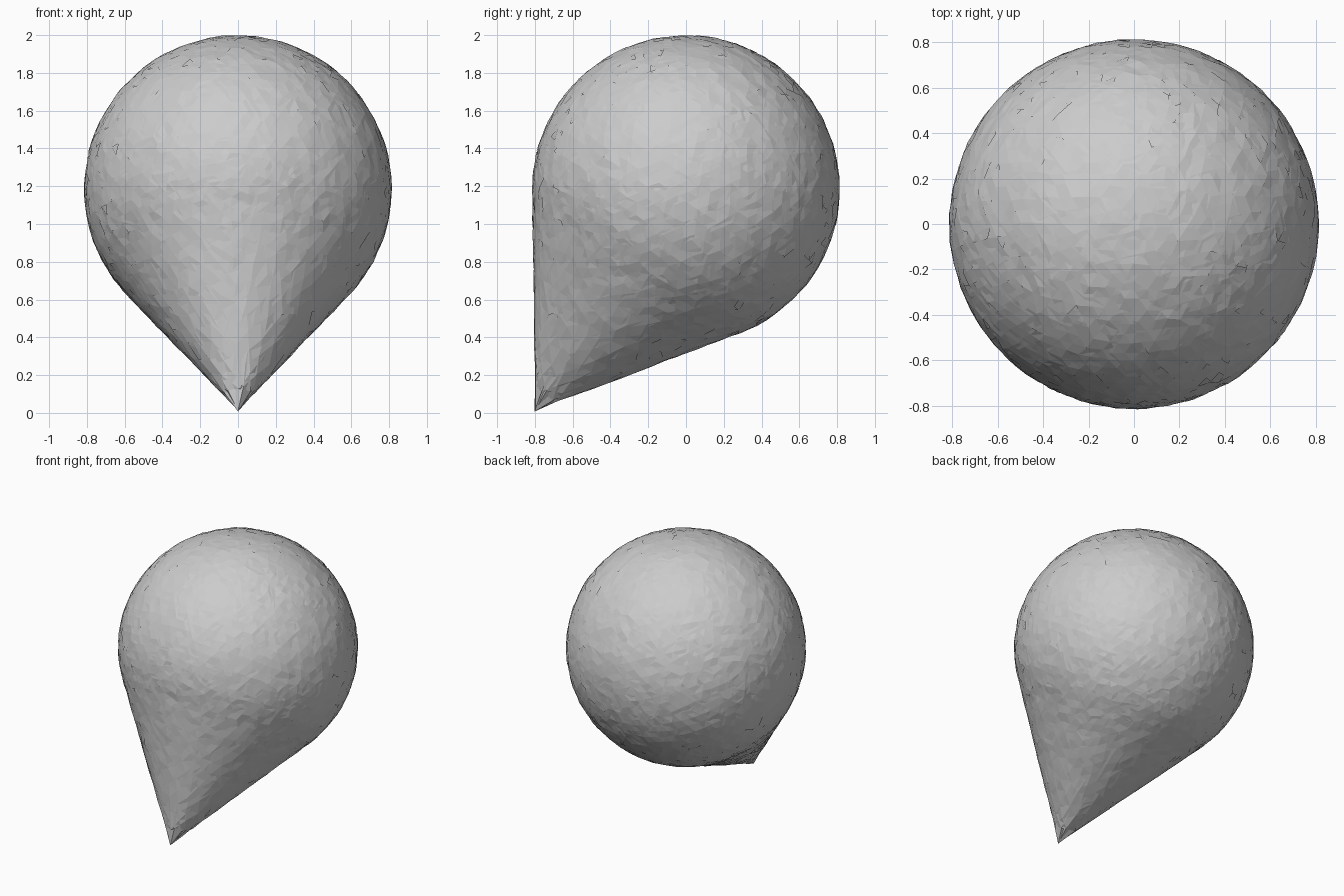
import bpy, bmesh, math, random
from mathutils import Vector, Matrix

if "Cube" in bpy.data.objects:
    bpy.data.objects.remove(bpy.data.objects["Cube"])

random.seed(4)
CENTER = Vector((0, 0, 1.185))
TIP = Vector((0, -0.80, 0.01))
R = 0.813
AXIS = (TIP - CENTER).normalized()
TANGENT = math.acos(R / (TIP - CENTER).length)   # angle where the cone leaves the ball


def drop_point(d, noise):
    """Point on the ball, or on the cone running out to the tip."""
    a = d.angle(AXIS)
    r = R / math.cos(max(0.0, TANGENT - a))
    return CENTER + d * (r + noise)


def drop_layer(name, spin, low, high, gaps):
    bm = bmesh.new()
    bmesh.ops.create_icosphere(bm, subdivisions=5, radius=1)
    turn = Vector((0, 0, 1)).rotation_difference(AXIS).to_matrix() @ Matrix.Rotation(spin, 3, 'Z')
    for v in bm.verts:
        d = (turn @ v.co).normalized()
        side = Vector([random.uniform(-.008, .008) for _ in range(3)])
        if d.angle(AXIS) > 0.03:
            d = (d + side).normalized()
        v.co = drop_point(d, random.uniform(low, high))
    # small tears in the skin
    torn = [f for f in bm.faces if random.random() < gaps]
    bmesh.ops.delete(bm, geom=torn, context='FACES')
    mesh = bpy.data.meshes.new(name)
    bm.to_mesh(mesh)
    bm.free()
    obj = bpy.data.objects.new(name, mesh)
    bpy.context.collection.objects.link(obj)


# Closed drop-shaped skin, with a ragged flake layer over it
drop_layer("drop_skin", 0.0, -0.004, 0.002, 0.0)
drop_layer("surface_flakes", 0.37, -0.004, 0.004, 0.2)
